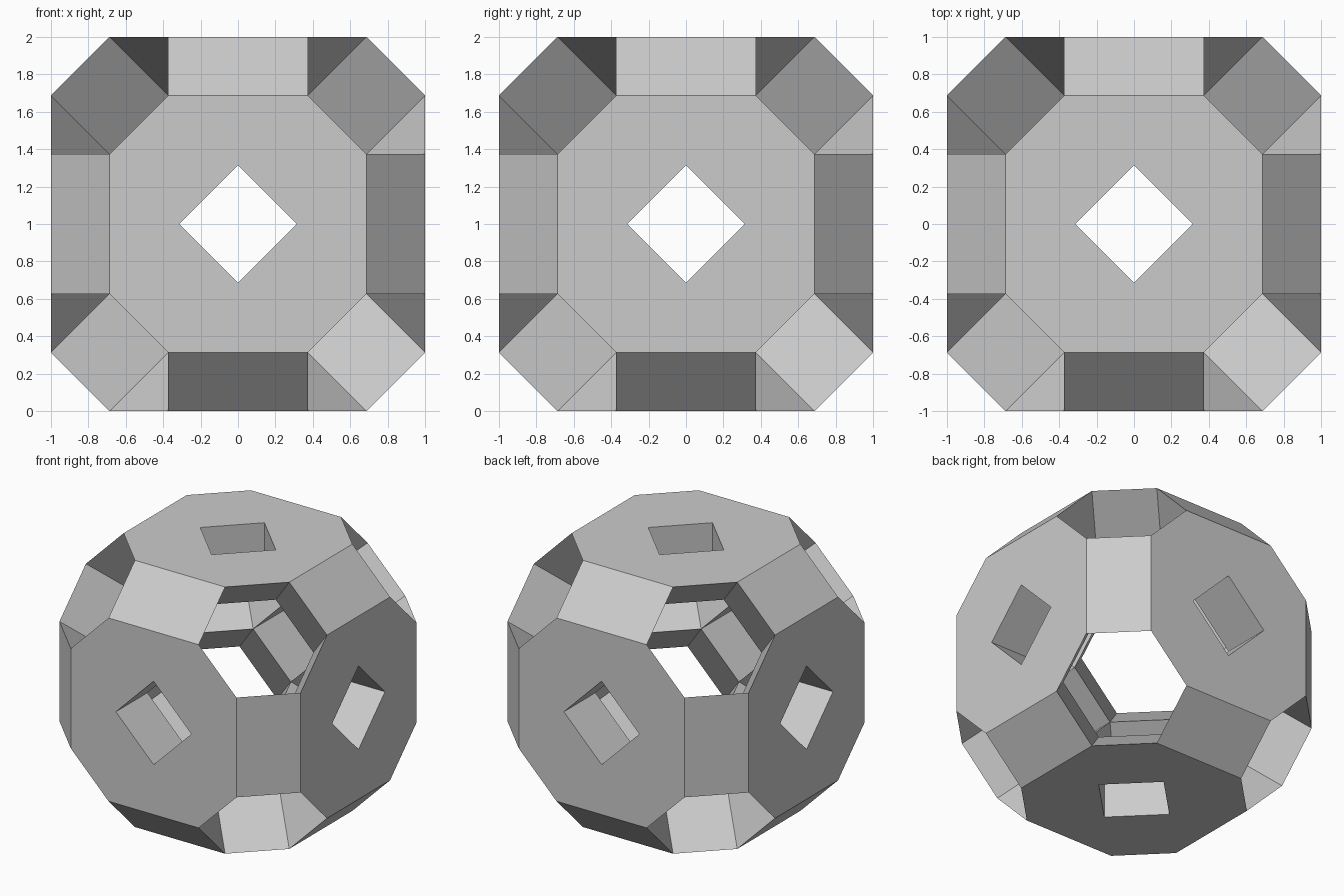
import bpy, bmesh
from math import pi
from mathutils import Matrix, Vector

cube = bpy.data.objects.get("Cube")
if cube:
    bpy.data.objects.remove(cube, do_unlink=True)

S = 0.313          # half diagonal of the square tunnels
T = 1 - 2 * S      # half length of the long octagon sides
B = S + T          # octagon side distance from its centre

# One face-corner of the shell, in a frame where the octagon faces +z
outer_a, outer_b, outer_c = (B, T, 1), (T, B, 1), (B, -T, 1)
hole_a, hole_b = (S, 0, 1), (0, S, 1)
core_a, core_b, core_c = (S, 0, 2 * S), (0, S, 2 * S), (2 * S, 0, S)
edge_a, edge_c = (1, T, B), (1, -T, B)
PATCHES = [
    (outer_a, outer_b, hole_b, hole_a),    # octagon, beside the square hole
    (outer_c, outer_a, hole_a),            # octagon, tip of the hole to long side
    (hole_a, hole_b, core_b, core_a),      # square tunnel wall
    (outer_b, outer_a, core_a, core_b),    # hexagon tunnel wall under the octagon
    (outer_a, edge_a, core_c, core_a),     # hexagon tunnel wall under the bevel
    (outer_a, outer_c, edge_c, edge_a),    # rectangular bevel
]

bm = bmesh.new()
cache = {}


def vert(p):
    key = tuple(round(c, 4) + 0.0 for c in p)
    if key not in cache:
        cache[key] = bm.verts.new(Vector(p) + Vector((0, 0, 1)))
    return cache[key]


# Repeat the corner four times on each of the six octagons
sides = [Matrix.Rotation(k * pi / 2, 3, 'Y') for k in range(4)]
sides += [Matrix.Rotation(a * pi / 2, 3, 'X') for a in (-1, 1)]
for side in sides:
    for quarter in range(4):
        turn = side @ Matrix.Rotation(quarter * pi / 2, 3, 'Z')
        for patch in PATCHES:
            verts = [vert(turn @ Vector(p)) for p in patch]
            if not bm.faces.get(verts):
                bm.faces.new(verts)
bmesh.ops.recalc_face_normals(bm, faces=bm.faces[:])

mesh = bpy.data.meshes.new("tunnelled_polyhedron")
bm.to_mesh(mesh)
bm.free()
shell = bpy.data.objects.new("tunnelled_polyhedron", mesh)
bpy.context.collection.objects.link(shell)

# Plain grey surface
grey = bpy.data.materials.new("light_grey")
grey.use_nodes = True
color = (0.6, 0.6, 0.6, 1)
grey.diffuse_color = color
grey.node_tree.nodes["Principled BSDF"].inputs["Base Color"].default_value = color
mesh.materials.append(grey)
